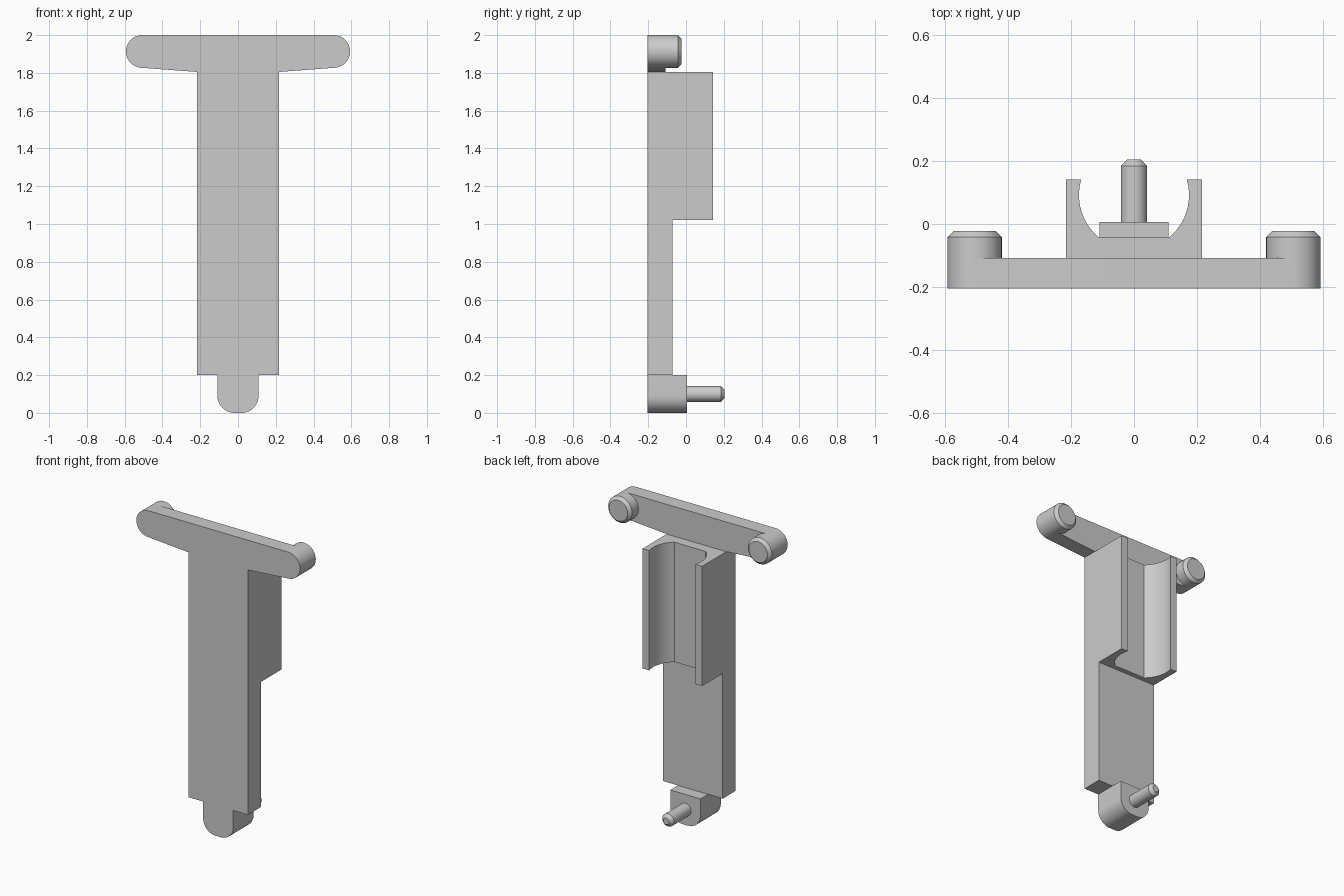
import bpy, bmesh, math
from math import sin, cos, radians

cube = bpy.data.objects.get("Cube")
if cube:
    bpy.data.objects.remove(cube, do_unlink=True)

grey = bpy.data.materials.new("light grey")
grey.use_nodes = True
COLOUR = (0.6, 0.6, 0.6, 1)
grey.diffuse_color = COLOUR
grey.node_tree.nodes["Principled BSDF"].inputs["Base Color"].default_value = COLOUR

FRONT = -0.205
BAR_BACK = -0.108
HALF = 0.216          # half width of the column
COLUMN_TOP = 1.805


def arc(cx, cy, r, start, end, steps):
    return [(cx + r * cos(radians(start + (end - start) * i / steps)),
             cy + r * sin(radians(start + (end - start) * i / steps)))
            for i in range(steps + 1)]


def mirrored(points):
    """Close a right-hand outline with its mirror image."""
    return points + [(-x, y) for x, y in reversed(points)]


def finish(bm, name):
    bmesh.ops.recalc_face_normals(bm, faces=bm.faces)
    mesh = bpy.data.meshes.new(name)
    bm.to_mesh(mesh)
    bm.free()
    mesh.materials.append(grey)
    obj = bpy.data.objects.new(name, mesh)
    bpy.context.collection.objects.link(obj)
    bpy.ops.object.select_all(action='DESELECT')
    obj.select_set(True)
    bpy.context.view_layer.objects.active = obj
    bpy.ops.object.shade_smooth_by_angle(angle=radians(30))
    return obj


def prism(name, outline, axis, low, high):
    """Extrude an outline: (x, y) along z, or (x, z) along y."""
    bm = bmesh.new()
    place = (lambda p: (p[0], p[1], low)) if axis == 'Z' else (lambda p: (p[0], low, p[1]))
    shift = (0, 0, high - low) if axis == 'Z' else (0, high - low, 0)
    face = bm.faces.new([bm.verts.new(place(p)) for p in outline])
    new = bmesh.ops.extrude_face_region(bm, geom=[face])["geom"]
    bmesh.ops.translate(bm, vec=shift, verts=[v for v in new if isinstance(v, bmesh.types.BMVert)])
    return finish(bm, name)


def peg(name, x, z, radius, start, end, chamfer):
    """Round peg pointing backwards with a chamfered tip."""
    bm = bmesh.new()
    rings = []
    for y, r in ((start, radius), (end - chamfer, radius), (end, radius - chamfer)):
        rings.append([bm.verts.new((px, y, pz)) for px, pz in arc(x, z, r, 0, 360, 48)[:-1]])
    for a, b in zip(rings, rings[1:]):
        for i in range(len(a)):
            j = (i + 1) % len(a)
            bm.faces.new((a[i], a[j], b[j], b[i]))
    bm.faces.new(rings[0])
    bm.faces.new(rings[-1])
    return finish(bm, name)


# Crossbar with round ends and a gently sloping underside
PEG_X, PEG_Z, PEG_R = 0.507, 1.9135, 0.0865
bar = [(HALF, COLUMN_TOP)] + arc(PEG_X, PEG_Z, PEG_R, -85.5, 90, 24)
prism("crossbar", mirrored(bar), 'Y', FRONT, BAR_BACK)
for side, sign in (("left", 1), ("right", -1)):
    peg(side + "_top_peg", sign * PEG_X, PEG_Z, PEG_R, BAR_BACK, -0.023, 0.019)

# Upper column with a round clip channel and flat channel floor
GROOVE_R, GROOVE_Y, FLOOR, CLIP_BACK = 0.175, 0.092, -0.041, 0.142
low_angle = math.degrees(math.asin((FLOOR - GROOVE_Y) / GROOVE_R))
high_angle = math.degrees(math.asin((CLIP_BACK - GROOVE_Y) / GROOVE_R))
clip = [(HALF, FRONT), (HALF, CLIP_BACK)] + arc(0, GROOVE_Y, GROOVE_R, high_angle, low_angle, 16)
prism("clip_column", mirrored(clip), 'Z', 1.02, COLUMN_TOP)

# Plain lower column
prism("lower_column", mirrored([(HALF, FRONT), (HALF, -0.072)]), 'Z', 0.2, 1.02)

# Foot with rounded lower corners and its thin peg
foot = arc(0.019, 0.09, 0.09, -90, 0, 12) + [(0.109, 0.2)]
prism("foot", mirrored(foot), 'Y', FRONT, 0.006)
peg("foot_peg", 0, 0.1, 0.042, 0.006, 0.205, 0.02)
